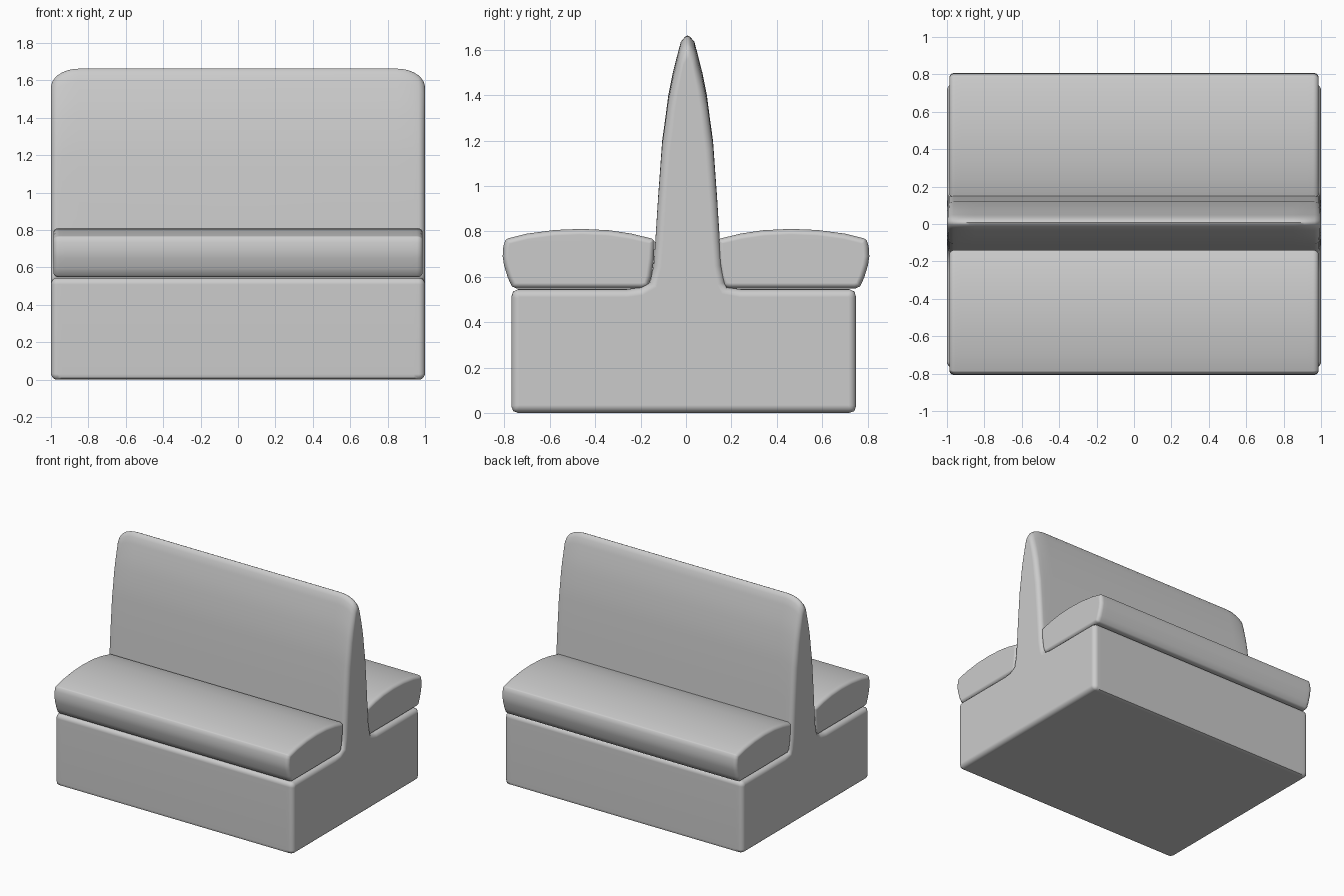
import bpy, bmesh
from math import sqrt, sin, cos, pi, radians
from mathutils import Vector

if "Cube" in bpy.data.objects:
    bpy.data.objects.remove(bpy.data.objects["Cube"])


def inset(profile, dist):
    """Move each point of a closed counter-clockwise profile inwards."""
    out = []
    n = len(profile)
    for i, p in enumerate(profile):
        a = (p - profile[i - 1]).normalized()
        b = (profile[(i + 1) % n] - p).normalized()
        normal = (Vector((-a.y, a.x)) + Vector((-b.y, b.x))).normalized()
        out.append(p + normal * dist(p))
    return out


def loft(name, points, half_len, radius, limit, shape=lambda p, x: p):
    """Extrude a (y, z) profile along x with rounded ends."""
    profile = [Vector(p) for p in points]
    right = [(0.0, 0.0)] + [(half_len - 0.15 + 0.03 * i, 0.0) for i in range(4)]
    for i in range(6):
        a = i / 5 * pi / 2
        right.append((half_len - radius + radius * sin(a), radius * (1 - cos(a))))
    stations = [(-x, d) for x, d in reversed(right[1:])] + right
    bm = bmesh.new()
    rings = []
    for x, d in stations:
        ring = inset(profile, lambda p: min(d, d / radius * limit(p)))
        rings.append([bm.verts.new((x, *shape(p, x))) for p in ring])
    for r, s in zip(rings, rings[1:]):
        for i in range(len(r)):
            j = (i + 1) % len(r)
            bm.faces.new((r[i], r[j], s[j], s[i]))
    bm.faces.new(rings[0])
    bm.faces.new(rings[-1])
    bmesh.ops.recalc_face_normals(bm, faces=bm.faces[:])
    mesh = bpy.data.meshes.new(name)
    bm.to_mesh(mesh)
    bm.free()
    obj = bpy.data.objects.new(name, mesh)
    bpy.context.collection.objects.link(obj)
    bpy.ops.object.select_all(action='DESELECT')
    obj.select_set(True)
    bpy.context.view_layer.objects.active = obj
    bpy.ops.object.shade_smooth_by_angle(angle=radians(50))
    obj.modifiers.new("weighted", 'WEIGHTED_NORMAL').keep_sharp = True
    return obj


# Base box flowing up into the shared tapered backrest
half = [(0.73, 0.0), (0.752, 0.008), (0.76, 0.03), (0.76, 0.51), (0.752, 0.535),
        (0.73, 0.545), (0.25, 0.545), (0.19, 0.553), (0.165, 0.575), (0.15, 0.65),
        (0.142, 0.76), (0.13, 0.95), (0.112, 1.2), (0.098, 1.3), (0.085, 1.4),
        (0.065, 1.5), (0.042, 1.59), (0.03, 1.635), (0.012, 1.657)]
body = half + [(0.0, 1.663)] + [(-y, z) for y, z in reversed(half)]
body = [(y + (-0.01 if z < 0.56 else 0.007), z) for y, z in body]


def round_top(p, x):
    # Lower the backrest towards its ends to round the upper corners
    t = min(1, max(0, (abs(x) - 0.85) / 0.15))
    drop = 0.1 * (1 - sqrt(1 - t * t))
    return p.x, p.y - drop * max(0, (p.y - 0.8) / 0.86)


loft("base_and_backrest", body, 1.0, 0.035,
     lambda p: 0.035 if p.y < 0.8 else min(0.035, 0.004 + 0.3 * abs(p.x - 0.007)),
     round_top)

# Domed seat cushions, one on each side of the backrest
cushion = [(0.19, 0.548), (0.745, 0.548), (0.767, 0.557), (0.785, 0.595),
           (0.802, 0.65), (0.808, 0.69), (0.805, 0.735), (0.796, 0.762), (0.785, 0.769),
           (0.70, 0.79), (0.58, 0.806), (0.46, 0.811), (0.34, 0.805),
           (0.24, 0.79), (0.15, 0.768), (0.139, 0.757), (0.141, 0.68),
           (0.152, 0.60), (0.165, 0.56)]
loft("back_cushion", cushion, 0.987, 0.03, lambda p: 0.025)
loft("front_cushion", [(-y, z) for y, z in reversed(cushion)], 0.987, 0.03,
     lambda p: 0.025)
